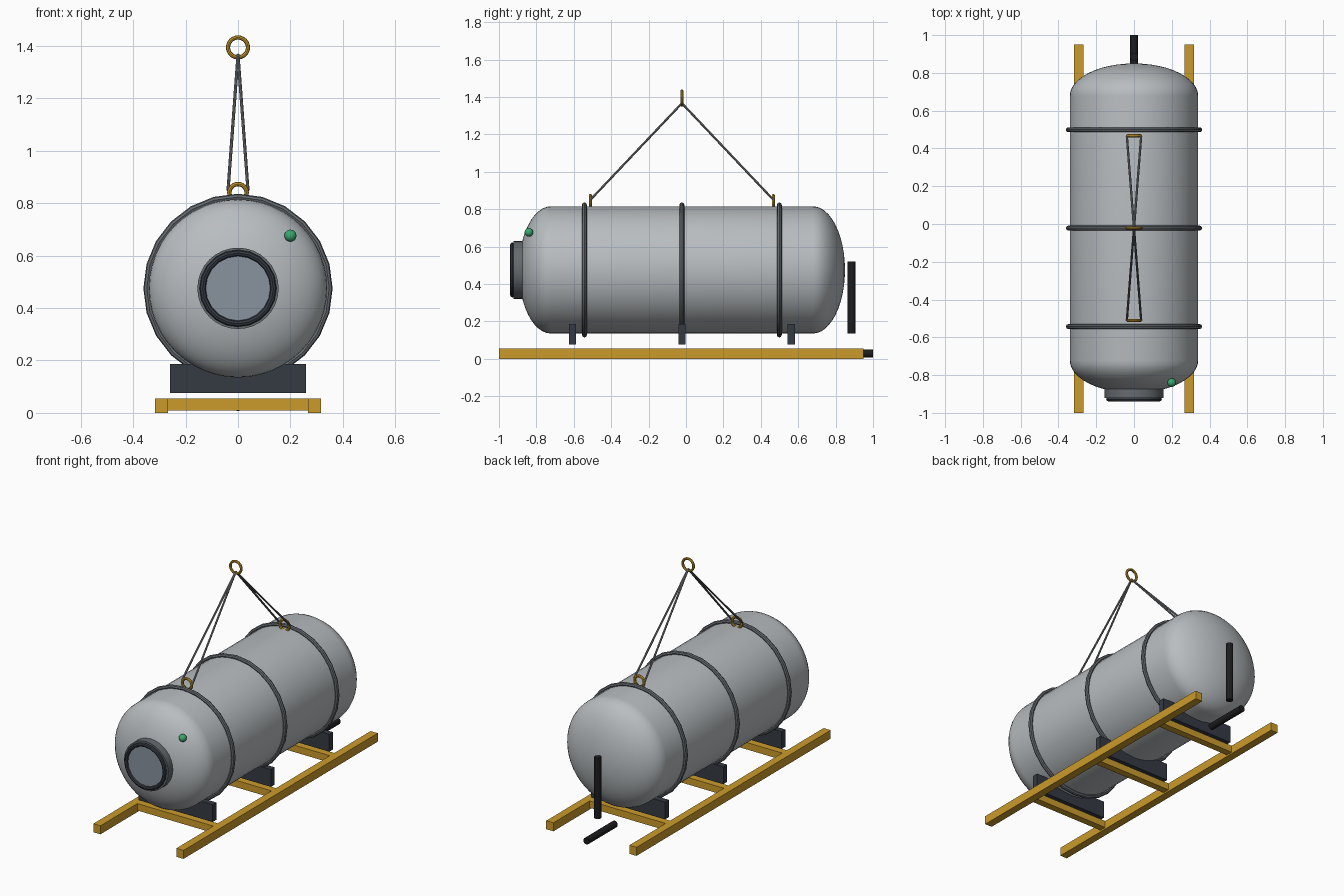
import bpy, bmesh
from math import pi, sin, cos
from mathutils import Vector

if "Cube" in bpy.data.objects:
    bpy.data.objects.remove(bpy.data.objects["Cube"])

YC, ZC, R = -0.022, 0.475, 0.34   # vessel centre and radius


def mat(name, rgb):
    m = bpy.data.materials.new(name)
    m.diffuse_color = (*rgb, 1)
    m.use_nodes = True
    m.node_tree.nodes["Principled BSDF"].inputs["Base Color"].default_value = m.diffuse_color
    return m


SHELL = mat("shell_grey", (0.48, 0.51, 0.53))
BAND = mat("band_grey", (0.13, 0.145, 0.16))
DARK = mat("dark_slate", (0.035, 0.042, 0.055))
BLACK = mat("black", (0.012, 0.012, 0.014))
GOLD = mat("ochre", (0.60, 0.33, 0.025))
CABLE = mat("cable_grey", (0.2, 0.21, 0.22))
GLASS = mat("glass_grey", (0.25, 0.29, 0.34))
GREEN = mat("green", (0.04, 0.40, 0.15))


def finish(name, m, smooth=True):
    o = bpy.context.object
    o.name = name
    o.data.materials.append(m)
    if smooth:
        bpy.ops.object.shade_smooth_by_angle(angle=0.6)
    return o


def box(name, loc, size, m):
    bpy.ops.mesh.primitive_cube_add(size=1, location=loc)
    bpy.context.object.scale = size
    finish(name, m, False)


def rod(name, a, b, r, m, sides=16):
    a, b = Vector(a), Vector(b)
    d = b - a
    bpy.ops.mesh.primitive_cylinder_add(vertices=sides, radius=r, depth=d.length,
                                        location=(a + b) / 2,
                                        rotation=d.to_track_quat('Z', 'Y').to_euler())
    finish(name, m)


def ring(name, loc, major, minor, m, seg=24, minor_seg=8):
    bpy.ops.mesh.primitive_torus_add(location=loc, rotation=(pi / 2, 0, 0),
                                     major_radius=major, minor_radius=minor,
                                     major_segments=seg, minor_segments=minor_seg)
    finish(name, m)


# Pressure vessel: lathed half profile with elliptical heads
half, head, n, sides = 0.70, 0.172, 12, 48
prof = [(-half - head * cos(i / n * pi / 2), R * sin(i / n * pi / 2)) for i in range(1, n + 1)]
prof += [(-y, r) for y, r in reversed(prof)]
bm = bmesh.new()
loops = [[bm.verts.new((r * cos(2 * pi * k / sides), y, r * sin(2 * pi * k / sides)))
          for k in range(sides)] for y, r in prof]
tips = [bm.verts.new((0, s * (half + head), 0)) for s in (-1, 1)]
for k in range(sides):
    j = (k + 1) % sides
    for a, b in zip(loops, loops[1:]):
        bm.faces.new((a[k], a[j], b[j], b[k]))
    bm.faces.new((tips[0], loops[0][j], loops[0][k]))
    bm.faces.new((tips[1], loops[-1][k], loops[-1][j]))
bmesh.ops.recalc_face_normals(bm, faces=bm.faces)
me = bpy.data.meshes.new("pressure_vessel")
bm.to_mesh(me)
bm.free()
vessel = bpy.data.objects.new("pressure_vessel", me)
vessel.location = (0, YC, ZC)
bpy.context.collection.objects.link(vessel)
bpy.context.view_layer.objects.active = vessel
vessel.select_set(True)
finish("pressure_vessel", SHELL)

# Reinforcing bands
for i, dy in enumerate((-0.521, 0, 0.521)):
    ring(f"band_{i}", (0, YC + dy, ZC), 0.348, 0.013, BAND)

# Front viewport: flange, glass and seal ring
rod("viewport_flange", (0, -0.85, ZC), (0, -0.922, ZC), 0.155, BAND, 32)
rod("viewport_glass", (0, -0.90, ZC), (0, -0.928, ZC), 0.133, GLASS, 32)
ring("viewport_seal", (0, -0.928, ZC), 0.135, 0.012, DARK, 20)

# Indicator lamp
bpy.ops.mesh.primitive_uv_sphere_add(segments=16, ring_count=10, radius=0.023,
                                     location=(0.2, -0.84, 0.676))
finish("indicator_lamp", GREEN)

# Skid: rails, crossbars and saddles
for s, side in ((-1, "left"), (1, "right")):
    box(f"{side}_rail", (s * 0.292, -0.025, 0.027), (0.05, 1.95, 0.054), GOLD)
for i, dy in enumerate((-0.585, 0, 0.585)):
    box(f"crossbar_{i}", (0, YC + dy, 0.032), (0.56, 0.045, 0.044), GOLD)
    box(f"saddle_{i}", (0, YC + dy, 0.131), (0.52, 0.038, 0.11), DARK)

# Rear pipes
rod("rear_vertical_pipe", (0, 0.885, 0.134), (0, 0.885, 0.52), 0.021, BLACK)
rod("rear_lower_pipe", (0, 0.715, 0.028), (0, 1.0, 0.028), 0.021, BLACK)

# Lifting gear: lugs, top ring and sling cables
ring("lifting_ring", (0, YC, 1.394), 0.038, 0.008, GOLD)
for s, end in ((-1, "front"), (1, "back")):
    y = YC + s * 0.489
    ring(f"{end}_lug", (0, y, 0.84), 0.033, 0.0085, GOLD)
    for t, side in ((-1, "left"), (1, "right")):
        rod(f"{end}_{side}_sling", (0, YC, 1.366), (t * 0.038, y, 0.85), 0.006, CABLE, 8)
